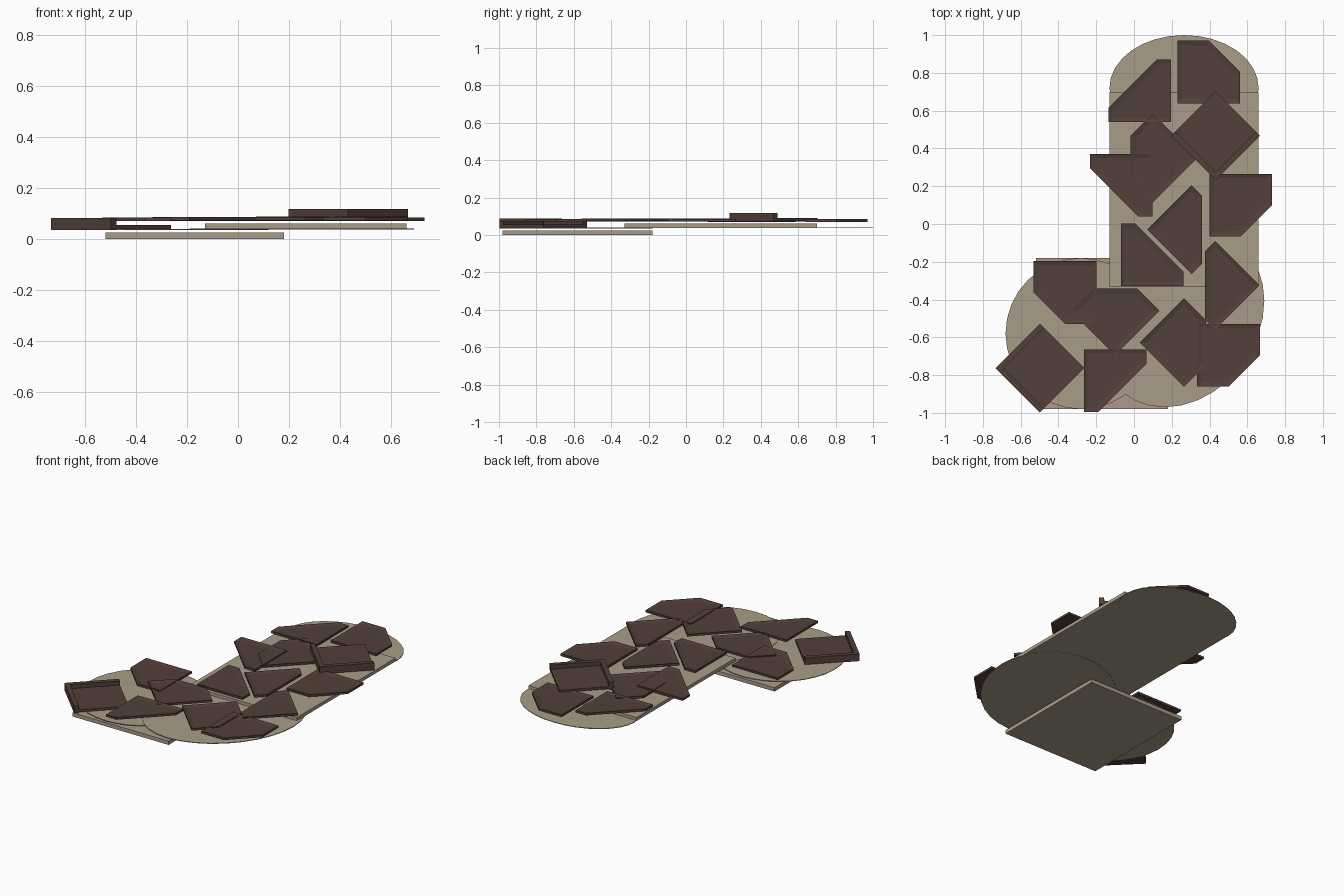
import bpy, bmesh
from math import sin, cos, tau, radians
from mathutils import Matrix, Vector

if "Cube" in bpy.data.objects:
    bpy.data.objects.remove(bpy.data.objects["Cube"])


def material(name, rgb):
    mat = bpy.data.materials.new(name)
    mat.use_nodes = True
    mat.diffuse_color = (*rgb, 1)
    mat.node_tree.nodes["Principled BSDF"].inputs["Base Color"].default_value = (*rgb, 1)
    return mat


SAND = material("sand", (0.40, 0.335, 0.25))
STONE = material("dark_stone", (0.085, 0.05, 0.042))


def add_prism(bm, outline, low, high, rim=0):
    """Extrude an outline; a rim leaves a raised border round a sunken top."""
    base = bm.faces.new([bm.verts.new((x, y, low)) for x, y in outline])
    base.normal_update()
    if base.normal.z < 0:
        base.normal_flip()
    top = bmesh.ops.extrude_face_region(bm, geom=[base], use_keep_orig=True)["geom"]
    bmesh.ops.translate(bm, vec=(0, 0, high - low),
                        verts=[v for v in top if isinstance(v, bmesh.types.BMVert)])
    face = next(f for f in top if isinstance(f, bmesh.types.BMFace))
    bmesh.ops.recalc_face_normals(bm, faces=bm.faces)
    if rim:
        bmesh.ops.inset_region(bm, faces=[face], thickness=rim)
        bmesh.ops.translate(bm, vec=(0, 0, -0.006), verts=face.verts)


def finish(bm, name, mat, location=(0, 0, 0), angle=0):
    bm.transform(Matrix.Translation(Vector(location)) @ Matrix.Rotation(radians(angle), 4, "Z"))
    mesh = bpy.data.meshes.new(name)
    bm.to_mesh(mesh)
    bm.free()
    mesh.materials.append(mat)
    obj = bpy.data.objects.new(name, mesh)
    bpy.context.collection.objects.link(obj)


def box(x0, x1, y0, y1):
    return [(x0, y0), (x1, y0), (x1, y1), (x0, y1)]


def ellipse(cx, cy, rx, ry, skew=0, count=32):
    return [(cx + rx * cos(tau * i / count), cy + ry * sin(tau * i / count + skew))
            for i in range(count)]


# Ground slabs and the thin rounded sheets around them
GROUND = [
    ("front_slab", box(-0.52, 0.18, -0.98, -0.18), 0, 0.025),
    ("long_slab", box(-0.13, 0.66, -0.33, 0.70), 0.038, 0.06),
    ("back_round_sheet", ellipse(0.265, 0.72, 0.395, 0.28), 0.036, 0.040),
    ("front_round_sheet", ellipse(0.25, -0.50, 0.44, 0.47, 0.2), 0.036, 0.040),
    ("side_round_sheet", ellipse(-0.28, -0.58, 0.40, 0.40), 0.034, 0.038),
]
for name, outline, low, high in GROUND:
    bm = bmesh.new()
    add_prism(bm, outline, low, high)
    finish(bm, name, SAND)

# Paving stones: a square with one corner cut, and a blunt triangle
H = 0.166
CHIPPED = [(-H, -H), (H, -H), (H, 0), (0, H), (-H, H)]
WEDGE = [(-H, -H), (H, -H), (H, -0.09), (-0.09, H), (-H, H)]
STONES = {
    "chipped_stone": (CHIPPED, [
        (0.395, 0.805, 0), (0.10, 0.35, 135), (0.565, 0.10, -90), (-0.365, -0.363, 180),
        (-0.10, -0.46, 45), (0.265, -0.627, -45), (0.50, -0.695, -90)]),
    "wedge_stone": (WEDGE, [
        (0.097, -0.163, 0), (0.03, 0.705, 90), (-0.068, 0.205, 180), (-0.10, -0.83, -90),
        (0.305, -0.03, -45), (0.43, -0.325, 135)]),
}
for i, (name, (outline, places)) in enumerate(STONES.items()):
    for j, (x, y, angle) in enumerate(places):
        bm = bmesh.new()
        add_prism(bm, outline, 0, 0.014, rim=0.032)
        finish(bm, f"{name}_{j + 1}", STONE, (x, y, 0.070 + 0.002 * i + 0.0003 * j), angle)

# Corner stones: a square with a raised lip along two sides
T = 0.03
for j, (x, y, z, angle) in enumerate([(0.432, 0.468, 0.071, 45), (-0.498, -0.763, 0.035, -45)]):
    bm = bmesh.new()
    add_prism(bm, box(-H + T, H, -H + T, H), 0.004, 0.020)
    lip = [(-H, -H), (H, -H), (H, T - H), (T - H, T - H), (T - H, H), (-H, H)]
    add_prism(bm, lip, 0, 0.047)
    finish(bm, f"corner_stone_{j + 1}", STONE, (x, y, z), angle)
